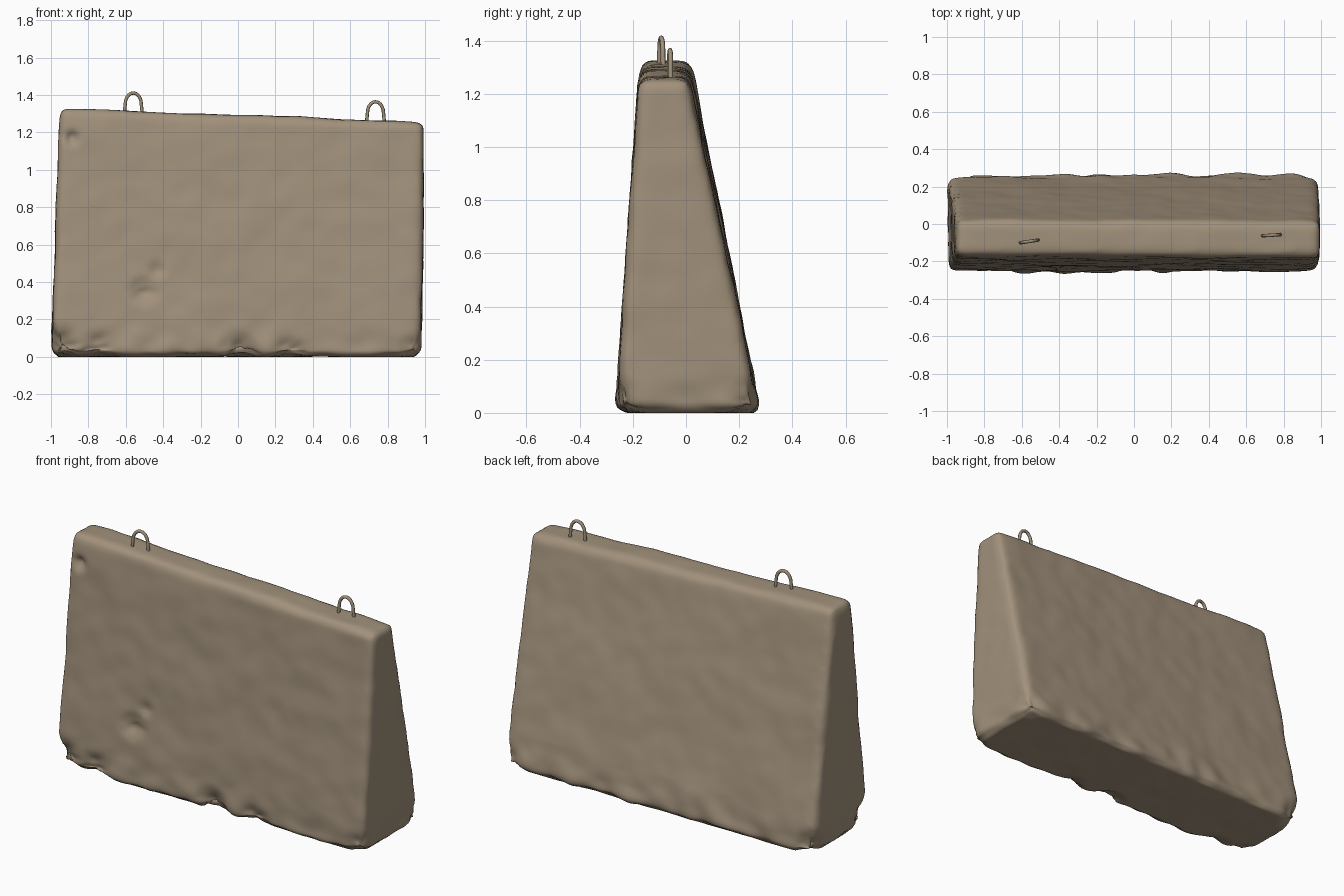
import bpy, bmesh, math
from mathutils import Vector, noise

if "Cube" in bpy.data.objects:
    bpy.data.objects.remove(bpy.data.objects["Cube"])

concrete = bpy.data.materials.new("weathered concrete")
concrete.diffuse_color = (0.36, 0.285, 0.2, 1)
concrete.use_nodes = True
concrete.node_tree.nodes["Principled BSDF"].inputs["Base Color"].default_value = concrete.diffuse_color

# Wedge-shaped barrier: eight corners of a tapered, slightly skewed box
corners = [(-1.0, -0.265, 0.0), (0.98, -0.265, 0.0), (0.98, 0.28, 0.0), (-1.0, 0.275, 0.0),
           (-0.955, -0.17, 1.33), (0.998, -0.18, 1.255), (0.998, 0.01, 1.255), (-0.955, 0.02, 1.33)]
faces = [(3, 2, 1, 0), (4, 5, 6, 7), (0, 1, 5, 4), (1, 2, 6, 5), (2, 3, 7, 6), (3, 0, 4, 7)]
mesh = bpy.data.meshes.new("barrier_block")
block = bpy.data.objects.new("barrier_block", mesh)
bpy.context.collection.objects.link(block)
bm = bmesh.new()
vs = [bm.verts.new(c) for c in corners]
for f in faces:
    bm.faces.new([vs[i] for i in f])
bmesh.ops.bevel(bm, geom=bm.edges[:], offset=0.035, segments=3, profile=0.5, affect='EDGES')
bm.to_mesh(mesh)
bm.free()

# Even, dense surface for the wear
bpy.context.view_layer.objects.active = block
block.select_set(True)
remesh = block.modifiers.new("remesh", 'REMESH')
remesh.mode = 'VOXEL'
remesh.voxel_size = 0.02
smooth = block.modifiers.new("smooth", 'SMOOTH')
smooth.iterations = 5
for m in ("remesh", "smooth"):
    bpy.ops.object.modifier_apply(modifier=m)

# Broad unevenness, a ragged lower rim and a few chips (centre, radius, depth)
chips = [((-0.5, -0.25, 0.35), 0.10, 0.025), ((-0.43, -0.24, 0.47), 0.06, 0.018),
         ((-0.89, -0.18, 1.17), 0.06, 0.03), ((-0.97, -0.26, 0.03), 0.17, 0.05),
         ((-0.75, -0.26, 0.03), 0.14, 0.03), ((0.0, -0.26, 0.02), 0.14, 0.035),
         ((0.28, -0.26, 0.01), 0.12, 0.025), ((0.96, 0.25, 0.03), 0.12, 0.03),
         ((-0.99, 0.26, 0.03), 0.14, 0.04), ((0.96, -0.25, 0.03), 0.12, 0.03)]
bm = bmesh.new()
bm.from_mesh(mesh)
bm.normal_update()
moves = []
for v in bm.verts:
    p = v.co
    d = 0.007 * noise.noise(p * 3.5) + 0.004 * noise.noise(p * 9)
    rim = max(0.0, 1 - p.z / 0.2)
    if abs(v.normal.z) < 0.95:
        d += rim * (0.022 * noise.noise(p * 8) - 0.006)
    for c, r, depth in chips:
        t = (p - Vector(c)).length / r
        if t < 1:
            d -= depth * (1 - t * t) ** 2 * (1 + 0.6 * noise.noise(p * 25))
    moves.append(v.normal * d)
for v, m in zip(bm.verts, moves):
    v.co += m
    v.co.z = max(v.co.z, 0.0)
bm.to_mesh(mesh)
bm.free()
mesh.materials.append(concrete)
bpy.ops.object.shade_smooth()


# Lifting loops: bent bars with their feet set in the top
def lifting_loop(name, x, y, base, top, tilt):
    curve = bpy.data.curves.new(name, 'CURVE')
    curve.dimensions = '3D'
    curve.bevel_depth = 0.009
    curve.bevel_resolution = 2
    r = 0.043
    arc = [(r * math.cos(a), top - 0.009 - 0.06 * (1 - math.sin(a)))
           for a in (math.pi * i / 10 for i in range(11))]
    pts = [(0.05, base - 0.03)] + arc + [(-0.05, base - 0.03)]
    spline = curve.splines.new('POLY')
    spline.points.add(len(pts) - 1)
    for sp, (px, pz) in zip(spline.points, pts):
        sp.co = (x + px, y + px * tilt, pz, 1)
    obj = bpy.data.objects.new(name, curve)
    bpy.context.collection.objects.link(obj)
    bpy.ops.object.select_all(action='DESELECT')
    bpy.context.view_layer.objects.active = obj
    obj.select_set(True)
    bpy.ops.object.convert(target='MESH')
    obj = bpy.context.object
    obj.data.materials.append(concrete)
    bpy.ops.object.shade_smooth()


lifting_loop("lifting_loop_left", -0.56, -0.093, 1.31, 1.42, 0.15)
lifting_loop("lifting_loop_right", 0.735, -0.06, 1.26, 1.373, 0.06)
